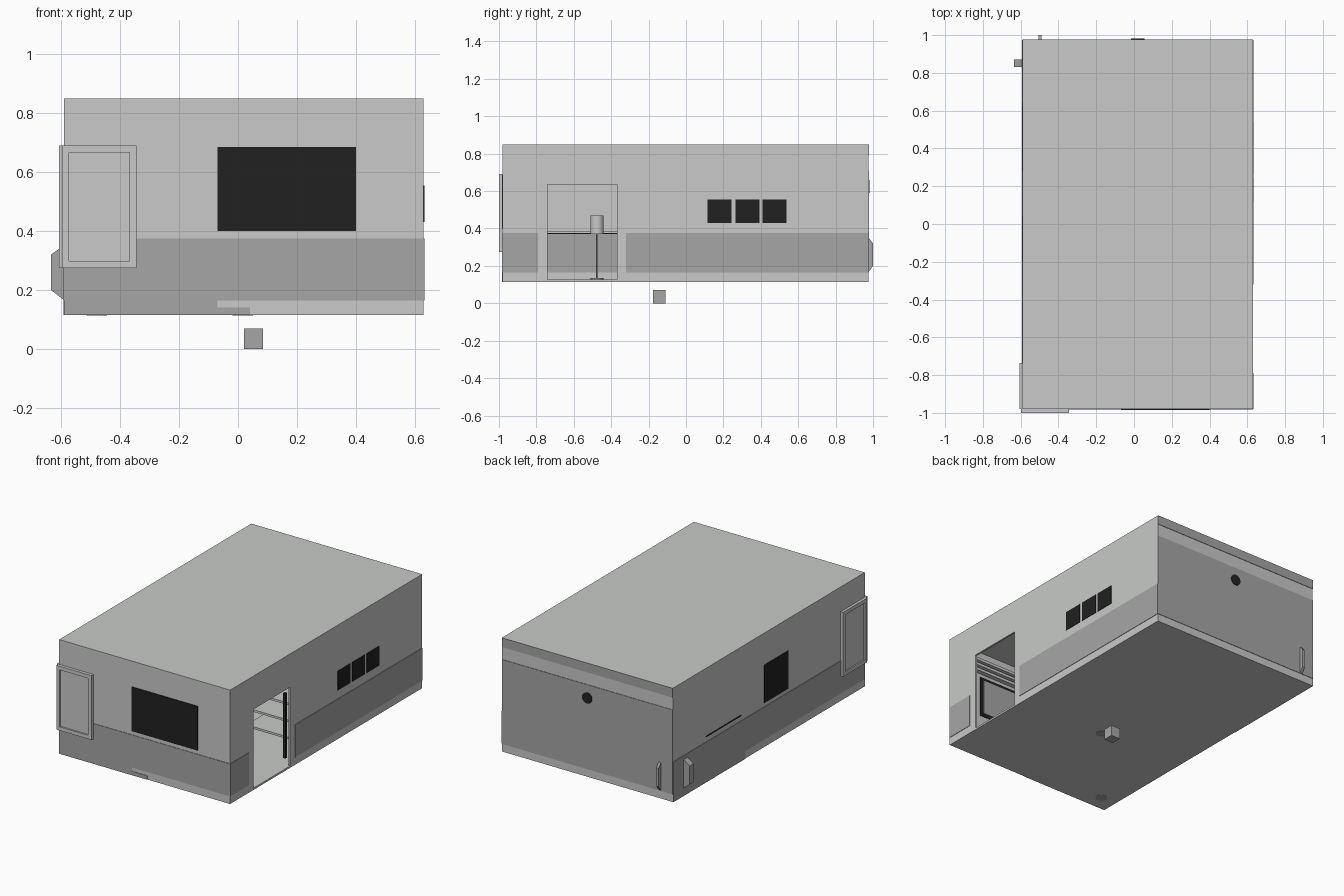
import bpy, bmesh, math
from mathutils import Vector

old = bpy.data.objects.get("Cube")
if old:
    bpy.data.objects.remove(old, do_unlink=True)


def material(name, r, g, b):
    m = bpy.data.materials.new(name)
    m.use_nodes = True
    m.diffuse_color = (r, g, b, 1)
    m.node_tree.nodes["Principled BSDF"].inputs["Base Color"].default_value = (r, g, b, 1)
    return m


WALL = material("pale grey wall", .58, .59, .58)
GREY = material("mid grey trim", .38, .38, .38)
BLACK = material("near black", .015, .015, .015)


def finish(bm, name, mat):
    bmesh.ops.recalc_face_normals(bm, faces=bm.faces)
    me = bpy.data.meshes.new(name)
    bm.to_mesh(me)
    bm.free()
    me.materials.append(mat)
    ob = bpy.data.objects.new(name, me)
    bpy.context.collection.objects.link(ob)
    return ob


def box(name, x, y, z, mat):
    """Box from (low, high) ranges on each axis."""
    bm = bmesh.new()
    bmesh.ops.create_cube(bm, size=1)
    for v in bm.verts:
        v.co = Vector([(a + b) / 2 + c * (b - a) for (a, b), c in zip((x, y, z), v.co)])
    return finish(bm, name, mat)


def cylinder(name, centre, radius, depth, mat, axis="Z"):
    bm = bmesh.new()
    bmesh.ops.create_cone(bm, cap_ends=True, segments=24, radius1=radius, radius2=radius, depth=depth)
    ob = finish(bm, name, mat)
    ob.location = centre
    if axis == "Y":
        ob.rotation_euler.x = math.pi / 2
    for p in ob.data.polygons:
        p.use_smooth = len(p.vertices) == 4
    return ob


X0, X1, Y0, Y1, Z0, Z1 = -.59, .63, -.98, .975, .115, .85
T = .012      # wall thickness
P = .003      # painted plate thickness
DOOR = (-.74, -.37)
DOOR_TOP = .635
BAND = (.165, .375)

# Room shell with the doorway in the right wall
box("floor", (X0, X1), (Y0, Y1), (Z0, Z0 + T), WALL)
box("roof", (X0, X1), (Y0, Y1), (Z1 - T, Z1), WALL)
inner = (Z0 + T, Z1 - T)
box("front_wall", (X0, X1), (Y0, Y0 + T), inner, WALL)
box("back_wall", (X0, X1), (Y1 - T, Y1), inner, WALL)
box("left_wall", (X0, X0 + T), (Y0 + T, Y1 - T), inner, WALL)
box("door_wall_front", (X1 - T, X1), (Y0 + T, DOOR[0]), inner, WALL)
box("door_wall_back", (X1 - T, X1), (DOOR[1], Y1 - T), inner, WALL)
box("door_lintel", (X1 - T, X1), DOOR, (DOOR_TOP, Z1 - T), WALL)


# Painted plates on each outer wall
def on_front(name, x, z, mat, d=P):
    return box(name, x, (Y0 - d, Y0), z, mat)


def on_back(name, x, z, mat, d=P):
    return box(name, x, (Y1, Y1 + d), z, mat)


def on_left(name, y, z, mat, d=P):
    return box(name, (X0 - d, X0), y, z, mat)


def on_right(name, y, z, mat, d=P):
    return box(name, (X1, X1 + d), y, z, mat)


on_front("front_band", (X0, X1), BAND, GREY)
on_front("front_skirting", (X0, -.07), (Z0, BAND[0]), GREY)
on_front("front_skirting_step", (-.07, .04), (Z0, .14), GREY)
on_front("front_window", (-.07, .4), (.4, .685), BLACK, .005)
on_right("right_band_front", (Y0, -.79), BAND, GREY)
on_right("right_band_back", (-.32, Y1), BAND, GREY)
for i, y in enumerate((.115, .265, .41)):
    on_right(f"right_window_{i + 1}", (y, y + .128), (.43, .555), BLACK)
on_left("left_band", (Y0, Y1), BAND, GREY)
on_left("left_skirting", (.24, Y1), (Z0, BAND[0]), GREY)
on_left("left_window", (-.2, .046), (.4, .645), BLACK)
on_left("left_slot", (.28, .64), (.406, .413), BLACK)
on_back("back_panel", (X0, X1), (.165, .71), GREY)
on_back("back_top_strip", (X0, X1), (.79, Z1), GREY)
cylinder("back_vent", (.02, Y1 + .004, .625), .035, .006, BLACK, "Y")


# Notice frames around the front left corner
def notice(name, put, lo, hi, zlo, zhi, depth):
    rim = .024
    put(name + "_panel", (lo, hi), (zlo, zhi), WALL, depth * .5)
    put(name + "_side_a", (lo, lo + rim), (zlo, zhi), WALL, depth)
    put(name + "_side_b", (hi - rim, hi), (zlo, zhi), WALL, depth)
    put(name + "_bottom", (lo + rim, hi - rim), (zlo, zlo + rim), WALL, depth)
    put(name + "_top", (lo + rim, hi - rim), (zhi - rim, zhi), WALL, depth)


notice("front_notice", on_front, -.597, -.345, .275, .69, .02)
notice("left_notice", on_left, Y0, -.735, .275, .69, .017)


# Chamfered fins near the back left corner
def fin(name, along, width, depth, on_side):
    bm = bmesh.new()
    profile = ((0, .165), (depth, .2), (depth, .32), (0, .352))
    rings = []
    for s in (along - width / 2, along + width / 2):
        rings.append([bm.verts.new((X0 - d, s, z) if on_side else (s, Y1 + d, z)) for d, z in profile])
    bm.faces.new(rings[0])
    bm.faces.new(rings[1])
    for i in range(4):
        j = (i + 1) % 4
        bm.faces.new((rings[0][i], rings[0][j], rings[1][j], rings[1][i]))
    finish(bm, name, GREY)


fin("left_fin", .85, .04, .045, True)
fin("back_fin", -.497, .016, .025, False)

# Block under the floor and round feet showing through it
box("under_block", (.02, .085), (-.176, -.11), (0, .07), GREY)
for i, (x, y) in enumerate(((-.48, -.88), (.016, -.285))):
    cylinder(f"floor_foot_{i + 1}", (x, y, Z0), .035, .004, GREY)

# Interior: left wall band and counter
box("inner_band", (X0 + T, X0 + T + P), (Y0 + T, Y1 - T), BAND, GREY)
box("counter", (X0 + T, -.3), (-.9, -.3), (.372, .386), WALL)
box("counter_edge", (-.3, -.296), (-.9, -.3), (.37, .376), BLACK)

# Interior: standing lamp
LX, LY = -.1, -.475
cylinder("lamp_base", (LX, LY, .128), .035, .012, GREY)
cylinder("lamp_pole", (LX, LY, .25), .005, .24, GREY)
cylinder("lamp_shade", (LX, LY, .42), .035, .1, WALL)

# Interior: shelf unit behind the doorway
for i in range(4):
    z = .2 + .11 * i
    box(f"shelf_{i + 1}", (.2, .6), (-.2, -.02), (z, z + .014), WALL)
box("shelf_back", (.2, .6), (-.02, -.01), (Z0 + T, .6), WALL)
box("shelf_post", (.575, .59), (-.36, -.345), (.16, .58), BLACK)

# Interior: front window with slats above
box("inner_window_frame", (-.07, .4), (Y0 + T, Y0 + T + .006), (.4, .667), BLACK)
box("inner_window_pane", (-.05, .38), (Y0 + T, Y0 + T + .01), (.42, .647), GREY)
for i in range(3):
    z = .69 + .035 * i
    box(f"slat_{i + 1}", (-.1, .5), (Y0 + T, Y0 + T + .03), (z, z + .018), WALL)
